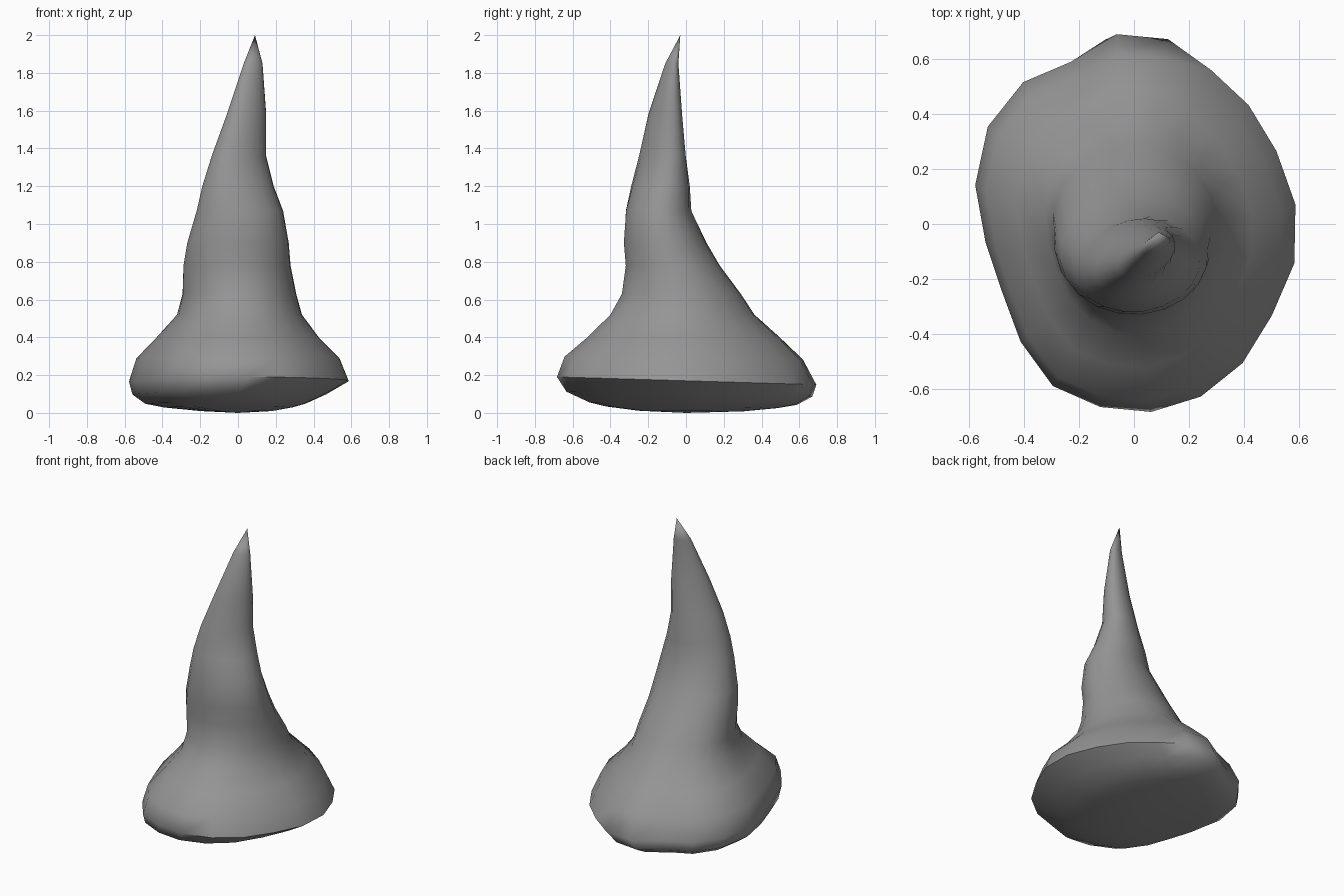
import bpy
import bmesh
from math import cos, sin, radians

cube = bpy.data.objects.get("Cube")
if cube:
    bpy.data.objects.remove(cube, do_unlink=True)


def make_material(name, colour):
    material = bpy.data.materials.new(name)
    material.use_nodes = True
    material.diffuse_color = colour
    shader = material.node_tree.nodes["Principled BSDF"]
    shader.inputs["Base Color"].default_value = colour
    shader.inputs["Roughness"].default_value = 0.8
    return material


def clamp(value):
    return max(0.0, min(1.0, value))


# Irregular outline of the rock foot, as percent deviation from an ellipse
foot_bumps = (0, -4, -5, -5, 1, 2, -5, 2, 4, 0,
              -8, -11, -6, 0, 0, 1, 1, 0, -2, 1)

# Cross-sections from the ground up: height, left, right, front and back limits
sections = (
    (.01, -.2, .18, -.25, .3),
    (.03, -.4, .29, -.42, .48),
    (.05, -.5, .36, -.51, .58),
    (.1, -.57, .47, -.63, .66),
    (.17, -.59, .59, -.68, .68),
    (.29, -.55, .54, -.64, .61),
    (.4, -.44, .43, -.52, .49),
    (.52, -.33, .34, -.4, .36),
    (.63, -.3, .31, -.34, .29),
    (.78, -.29, .28, -.32, .18),
    (.9, -.27, .27, -.33, .11),
    (1.07, -.22, .24, -.32, .03),
    (1.2, -.19, .19, -.29, .02),
    (1.36, -.14, .15, -.25, 0),
    (1.58, -.06, .15, -.2, -.02),
    (1.85, .03, .13, -.11, -.04),
)
tip = (.09, -.03, 2)


def add_section(bm, height, left, right, front, back):
    """One closed ring: lumpy at the foot, slanted towards the tip."""
    lumpiness = clamp((.75 - height) / .4)
    slant = .4 * clamp((height - 1) / .4)
    tilt = .03 * clamp(1 - abs(height - .17) / .2)
    ring = []
    for i, bump in enumerate(foot_bumps):
        angle = radians(6 + i * 360 / len(foot_bumps))
        radius = 1 + lumpiness * bump / 100
        x = (left + right) / 2 + radius * cos(angle) * (right - left) / 2
        y = (front + back) / 2 + radius * sin(angle + slant) * (back - front) / 2
        ring.append(bm.verts.new((x, y, height - tilt * y)))
    return ring


def bridge(bm, lower, upper):
    for i in range(len(lower)):
        j = (i + 1) % len(lower)
        bm.faces.new((lower[i], lower[j], upper[j], upper[i]))


def fan(bm, ring, point):
    centre = bm.verts.new(point)
    for i in range(len(ring)):
        bm.faces.new((ring[i], ring[(i + 1) % len(ring)], centre))


# Rock spire: loft the sections, then close the underside and the tip
bm = bmesh.new()
rings = [add_section(bm, *section) for section in sections]
for lower, upper in zip(rings, rings[1:]):
    bridge(bm, lower, upper)
fan(bm, rings[0], (0, 0, 0))
fan(bm, rings[-1], tip)
bmesh.ops.recalc_face_normals(bm, faces=bm.faces[:])

mesh = bpy.data.meshes.new("rock_spire")
bm.to_mesh(mesh)
bm.free()
spire = bpy.data.objects.new("rock_spire", mesh)
bpy.context.collection.objects.link(spire)
mesh.materials.append(make_material("stone_grey", (.3, .3, .3, 1)))

# Smooth stone surface
bpy.ops.object.select_all(action="DESELECT")
spire.select_set(True)
bpy.context.view_layer.objects.active = spire
bpy.ops.object.shade_smooth_by_angle(angle=radians(60))
